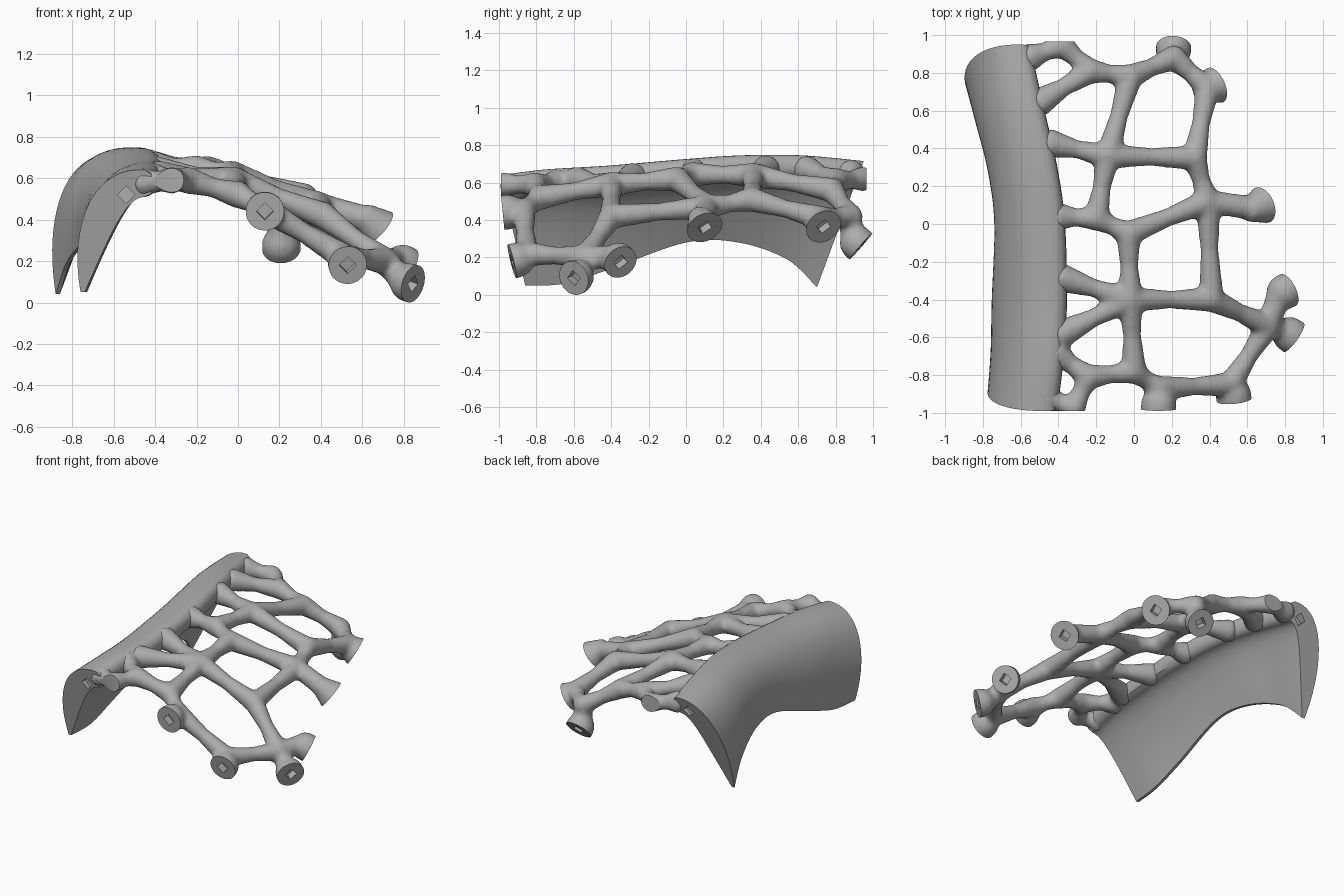
import bpy, bmesh
from mathutils import Vector, Matrix

if "Cube" in bpy.data.objects:
    bpy.data.objects.remove(bpy.data.objects["Cube"])

grey = bpy.data.materials.new("plain grey")
grey.use_nodes = True
grey.diffuse_color = (0.42, 0.42, 0.42, 1)
grey.node_tree.nodes["Principled BSDF"].inputs["Base Color"].default_value = (0.42, 0.42, 0.42, 1)


def make_object(name, bm):
    bmesh.ops.recalc_face_normals(bm, faces=bm.faces)
    mesh = bpy.data.meshes.new(name)
    bm.to_mesh(mesh)
    bm.free()
    mesh.materials.append(grey)
    ob = bpy.data.objects.new(name, mesh)
    bpy.context.collection.objects.link(ob)
    return ob


def activate(ob):
    bpy.ops.object.select_all(action='DESELECT')
    ob.select_set(True)
    bpy.context.view_layer.objects.active = ob


def apply_modifier(ob, kind, **settings):
    activate(ob)
    mod = ob.modifiers.new(kind, kind)
    for key, value in settings.items():
        setattr(mod, key, value)
    bpy.ops.object.modifier_apply(modifier=mod.name)


def cut(ob, cutter):
    cutter.hide_render = True
    apply_modifier(ob, 'BOOLEAN', operation='DIFFERENCE', solver='EXACT', object=cutter)
    bpy.data.objects.remove(cutter)


def add_cone(bm, a, b, r1, r2, segments=20):
    a, b = Vector(a), Vector(b)
    turn = (b - a).to_track_quat('Z', 'Y').to_matrix().to_4x4()
    bmesh.ops.create_cone(bm, cap_ends=True, segments=segments, radius1=r1, radius2=r2,
                          depth=(b - a).length, matrix=Matrix.Translation((a + b) / 2) @ turn)


def add_ball(bm, p, r):
    bmesh.ops.create_uvsphere(bm, u_segments=20, v_segments=12, radius=r,
                              matrix=Matrix.Translation(Vector(p)))


def bezier(p, n):
    for i in range(n + 1):
        t = i / n
        s = 1 - t
        yield s**3 * p[0] + 3 * s * s * t * p[1] + 3 * s * t * t * p[2] + t**3 * p[3]


# Curved shell: stations of (top y, tip y, tip x, tip z, edge x, edge z)
stations = [
    (-.99, -.86, -.76, .05, -.45, .64), (-.75, -.65, -.745, .06, -.42, .67),
    (-.42, -.40, -.74, .14, -.40, .69), (0, 0, -.725, .28, -.41, .725),
    (.30, .28, -.76, .28, -.45, .745), (.62, .54, -.83, .19, -.52, .745),
    (.95, .70, -.88, .04, -.59, .715)]


def station_at(i, t):
    last = len(stations) - 1
    a, b, c, d = (stations[min(max(k, 0), last)] for k in (i - 1, i, i + 1, i + 2))
    return [q + .5 * t * (r - p + t * (2*p - 5*q + 4*r - s + t * (3 * (q - r) + s - p)))
            for p, q, r, s in zip(a, b, c, d)]


def shell_section(ytop, ytip, xt, zt, xe, ze):
    h = ze - zt
    tip, edge = Vector((xt, zt)), Vector((xe, ze))
    lean, crest = tip + Vector((-.06, .55 * h)), edge + Vector((-.25, .02))
    outer = list(bezier((tip, lean, crest, edge), 20))
    under = edge + Vector((0, -.13))
    inner = list(bezier((under, crest + Vector((.16, -.15)), lean + Vector((.21, -.03)),
                         tip + Vector((.02, 0))), 20))
    lip = [edge + Vector((.025, -.015)), edge + Vector((.042, -.04)),
           edge + Vector((.045, -.08)), under + Vector((.03, .015))]
    return [(p.x, ytip + (ytop - ytip) * min(1, max(0, (p.y - zt) / h)), p.y)
            for p in outer + lip + inner]


bm = bmesh.new()
rings = []
for i in range(len(stations) - 1):
    for k in range(8 if i < len(stations) - 2 else 9):
        rings.append([bm.verts.new(p) for p in shell_section(*station_at(i, k / 8))])
for r, s in zip(rings, rings[1:]):
    for j in range(len(r)):
        k = (j + 1) % len(r)
        bm.faces.new((r[j], r[k], s[k], s[j]))
bm.faces.new(rings[0])
bm.faces.new(rings[-1])
shell = make_object("curved_shell", bm)

# Lattice joints
joints = {
    "back_inner": (-.23, .81, .61), "back_mid": (-.02, .78, .56), "back_outer": (.21, .88, .42),
    "back_corner": (.39, .72, .41), "upper": (-.14, .36, .64), "upper_outer": (.32, .35, .51),
    "side": (.39, .12, .47), "centre": (-.03, -.05, .62), "centre_inner": (-.2, .03, .645),
    "lower": (-.02, -.40, .59), "lower_outer": (.41, -.40, .42), "front_mid": (0, -.78, .52),
    "front_inner": (-.24, -.81, .59), "front_a": (.13, -.87, .45), "front_b": (.51, -.85, .22),
    "corner": (.71, -.54, .20), "back_end": (-.38, .945, .62), "front_end": (-.32, -.97, .59),
    "shell_1": (-.56, .88, .65), "shell_2": (-.51, .64, .67), "shell_3": (-.46, .43, .67),
    "shell_4": (-.41, .04, .655), "shell_5": (-.4, -.28, .63), "shell_6": (-.4, -.59, .61),
    "shell_7": (-.42, -.68, .6), "shell_8": (-.46, -.92, .58)}

# Chains of struts, each running from joint to joint
chains = [
    "shell_1 back_end back_inner back_mid back_outer back_corner upper_outer side",
    "side lower_outer corner front_b front_a front_mid front_inner front_end shell_8",
    "back_mid upper centre_inner centre lower front_mid",
    "shell_2 back_inner",
    "shell_3 upper upper_outer",
    "shell_4 centre_inner",
    "centre side",
    "shell_5 lower lower_outer",
    "shell_6 lower",
    "shell_7 front_inner"]

# Flared ends: joint, face centre, facing direction, round or trumpet
ends = [
    ("front_a", (.13, -.98, .44), (0, -1, -.1), True),
    ("front_b", (.53, -.93, .18), (.1, -1, -.25), True),
    ("corner", (.845, -.60, .09), (.78, -.55, -.25), True),
    ("corner", (.815, -.35, .175), (.8, .4, -.45), True),
    ("back_outer", (.21, .935, .26), (.05, .75, -.65), True),
    ("side", (.68, .10, .36), (.7, .3, -.6), False),
    ("back_corner", (.43, .735, .365), (.75, .35, -.5), False)]


def strut_flare(name):
    return .08 if name.startswith("shell") else .067


bm = bmesh.new()
for chain in chains:
    names = chain.split()
    for start, finish in zip(names, names[1:]):
        a, b = Vector(joints[start]), Vector(joints[finish])
        mid = (a + b) / 2
        add_cone(bm, a, mid, strut_flare(start), .048)
        add_cone(bm, b, mid, strut_flare(finish), .048)
for p in joints.values():
    add_ball(bm, p, .066)
for joint, centre, facing, is_round in ends:
    c, n = Vector(centre), Vector(facing).normalized()
    add_cone(bm, joints[joint], c - n * .06, .06, .065)
    if is_round:
        add_ball(bm, c - n * .025, .095)
        add_cone(bm, c - n * .025, c + n * .05, .095, .095)
    else:
        add_cone(bm, c - n * .12, c + n * .05, .055, .12)
lattice = make_object("strut_lattice", bm)
apply_modifier(lattice, 'REMESH', mode='VOXEL', voxel_size=.015)
apply_modifier(lattice, 'SMOOTH', factor=.5, iterations=8)

# Trim the ends flat, then sink square sockets
trims, sockets, shell_sockets = bmesh.new(), bmesh.new(), bmesh.new()
for joint, centre, facing, is_round in ends:
    c, n = Vector(centre), Vector(facing).normalized()
    add_cone(trims, c, c + n * .14, .14, .14)
    add_cone(sockets, c - n * .05, c + n * .03, .042, .042, 4)
for x, y, z, side in ((-.32, -.99, .59, -1), (-.38, .965, .62, 1)):
    add_cone(trims, (x, y, z), (x, y + side * .12, z), .13, .13)
for x, y, z, side in ((-.54, -.965, .52, -1), (-.66, .915, .62, 1)):
    add_cone(shell_sockets, (x, y - side * .04, z), (x, y + side * .08, z), .042, .042, 4)

cut(lattice, make_object("end_trim", trims))
cut(lattice, make_object("socket_cutter", sockets))
cut(shell, make_object("shell_socket_cutter", shell_sockets))

for ob in (shell, lattice):
    activate(ob)
    bpy.ops.object.shade_smooth_by_angle(angle=.7)
